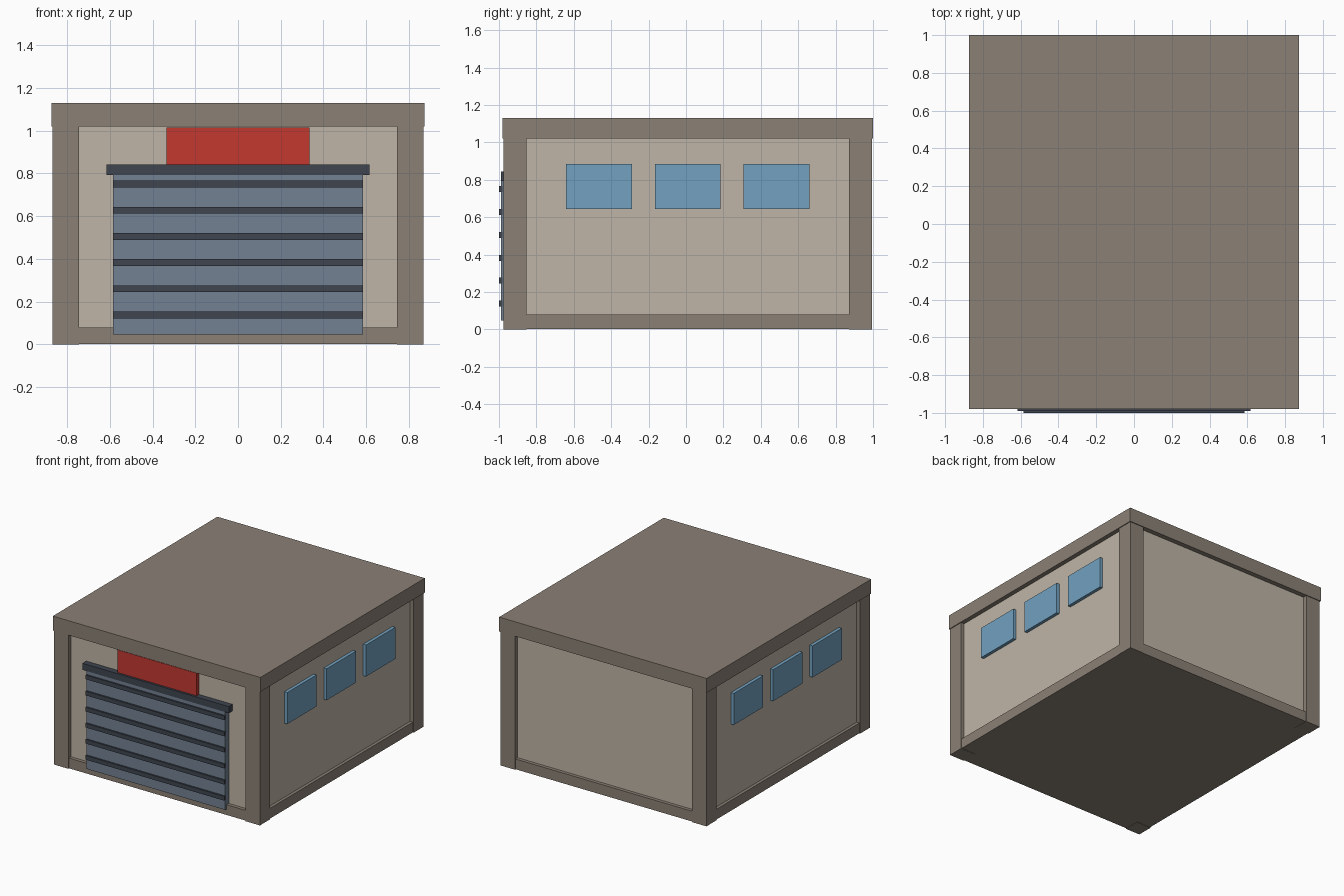
import bpy

if "Cube" in bpy.data.objects:
    bpy.data.objects.remove(bpy.data.objects["Cube"])


def material(name, rgb):
    m = bpy.data.materials.new(name)
    m.diffuse_color = (*rgb, 1)
    m.use_nodes = True
    m.node_tree.nodes["Principled BSDF"].inputs["Base Color"].default_value = m.diffuse_color
    return m


TRIM = material("trim", (0.26, 0.22, 0.18))
WALL = material("wall", (0.52, 0.46, 0.38))
DOOR = material("door", (0.17, 0.22, 0.29))
DARK = material("dark_steel", (0.05, 0.06, 0.08))
RED = material("red", (0.55, 0.04, 0.03))
GLASS = material("glass", (0.17, 0.36, 0.53))


def box(name, x, y, z, mat):
    """Box spanning the given (min, max) ranges."""
    bpy.ops.mesh.primitive_cube_add(size=1, location=[(a + b) / 2 for a, b in (x, y, z)])
    o = bpy.context.object
    o.name = name
    o.scale = [b - a for a, b in (x, y, z)]
    bpy.ops.object.transform_apply(location=False, rotation=False, scale=True)
    o.data.materials.append(mat)
    return o


# Main shell: plinth, recessed walls and flat roof slab
box("base_plinth", (-0.863, 0.863), (-0.971, 0.989), (0.002, 0.08), TRIM)
box("walls", (-0.84, 0.84), (-0.945, 0.963), (0.01, 1.03), WALL)
box("roof_slab", (-0.874, 0.874), (-0.98, 1.0), (1.02, 1.13), TRIM)

# Corner columns
for side, sx in (("left", -1), ("right", 1)):
    x = sorted((sx * 0.745, sx * 0.868))
    box(f"front_column_{side}", x, (-0.976, -0.854), (0, 1.025), TRIM)
    box(f"back_column_{side}", x, (0.872, 0.994), (0, 1.025), TRIM)

    # Three windows on each long wall
    for i in range(3):
        yc = 0.009 + (i - 1) * 0.474
        box(f"window_{side}_{i + 1}", sorted((sx * 0.83, sx * 0.864)),
            (yc - 0.176, yc + 0.176), (0.643, 0.883), GLASS)

# Roller door with horizontal slats and lintel
box("roller_door", (-0.584, 0.584), (-0.988, -0.94), (0.047, 0.80), DOOR)
for i in range(6):
    zc = 0.138 + i * 0.1225
    box(f"door_slat_{i + 1}", (-0.585, 0.585), (-1.0, -0.98), (zc - 0.016, zc + 0.016), DARK)
box("door_lintel", (-0.616, 0.616), (-0.99, -0.94), (0.793, 0.843), DARK)

# Blank sign panel above the door
box("sign_panel", (-0.334, 0.334), (-0.974, -0.94), (0.835, 1.015), RED)
